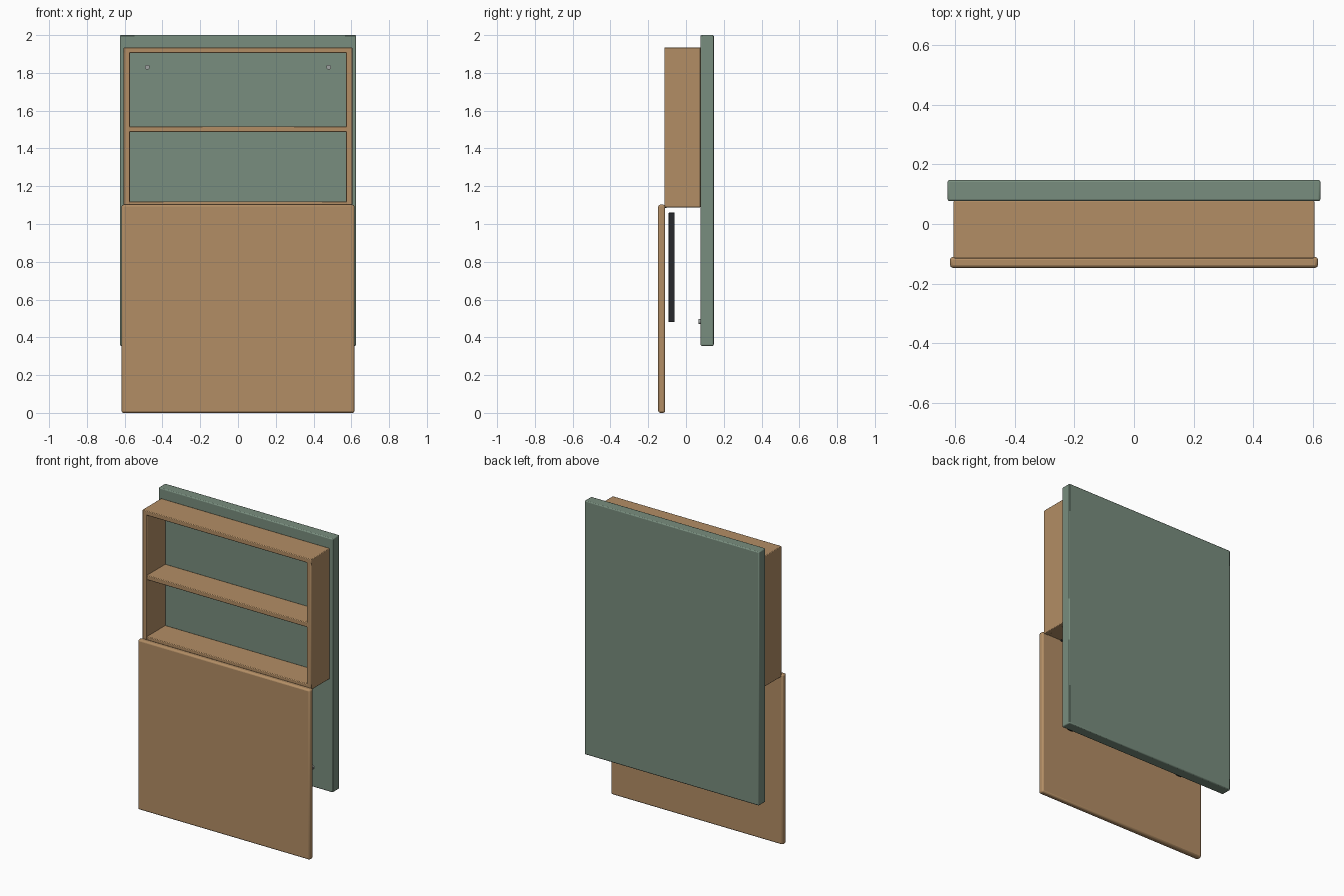
import bpy, math

if "Cube" in bpy.data.objects:
    bpy.data.objects.remove(bpy.data.objects["Cube"])


def material(name, rgb):
    m = bpy.data.materials.new(name)
    m.diffuse_color = (*rgb, 1)
    m.use_nodes = True
    m.node_tree.nodes["Principled BSDF"].inputs["Base Color"].default_value = m.diffuse_color
    return m


green = material("sage_paint", (0.19, 0.27, 0.21))
wood = material("oak", (0.45, 0.27, 0.13))
dark = material("dark_metal", (0.02, 0.022, 0.025))
steel = material("steel", (0.35, 0.37, 0.36))


def finish(ob, name, mat, bevel=0):
    ob.name = name
    ob.data.materials.append(mat)
    if bevel:
        mod = ob.modifiers.new("bevel", "BEVEL")
        mod.width = bevel
        mod.segments = 2
    bpy.ops.object.shade_smooth_by_angle()
    return ob


def box(name, x, y, z, mat, bevel=0.004):
    """Box from (min, max) pairs on each axis."""
    bpy.ops.mesh.primitive_cube_add(size=1, location=[sum(r) / 2 for r in (x, y, z)])
    ob = bpy.context.object
    ob.scale = [r[1] - r[0] for r in (x, y, z)]
    bpy.ops.object.transform_apply(location=False, rotation=False, scale=True)
    return finish(ob, name, mat, bevel)


def cylinder(name, loc, radius, depth, rot, mat):
    bpy.ops.mesh.primitive_cylinder_add(vertices=24, radius=radius, depth=depth,
                                        location=loc, rotation=rot)
    return finish(bpy.context.object, name, mat)


# Wall panel and fold-down desk leaf
box("wall_panel", (-0.625, 0.625), (0.077, 0.147), (0.355, 2.0), green, 0.006)
box("desk_leaf", (-0.617, 0.617), (-0.147, -0.110), (0.003, 1.105), wood, 0.010)

# Open shelf cabinet: boards, then sides
cab_y = (-0.115, 0.077)
box("cabinet_top", (-0.605, 0.605), cab_y, (1.905, 1.935), wood)
for name, z in (("cabinet_shelf", (1.487, 1.517)), ("cabinet_bottom", (1.09, 1.12))):
    box(name, (-0.58, 0.58), (cab_y[0] + 0.001, cab_y[1]), z, wood)

for side, s in (("left", -1), ("right", 1)):
    box(side + "_cabinet_side", tuple(sorted((s * 0.605, s * 0.573))), cab_y,
        (1.088, 1.922), wood)
    # Folded leg, hinge barrel and wall screws
    box(side + "_folded_leg", (s * 0.42 - 0.02, s * 0.42 + 0.02), (-0.092, -0.06),
        (0.48, 1.06), dark, 0.003)
    cylinder(side + "_hinge", (s * 0.42, -0.108, 1.092), 0.008, 0.12,
             (0, math.pi / 2, 0), dark)
    for level, z in (("lower", 0.483), ("upper", 1.83)):
        cylinder(f"{side}_{level}_screw", (s * 0.48, 0.072, z), 0.013, 0.014,
                 (math.pi / 2, 0, 0), steel)

# Rest exactly on the floor
bpy.data.objects["desk_leaf"].location.z -= 0.003
